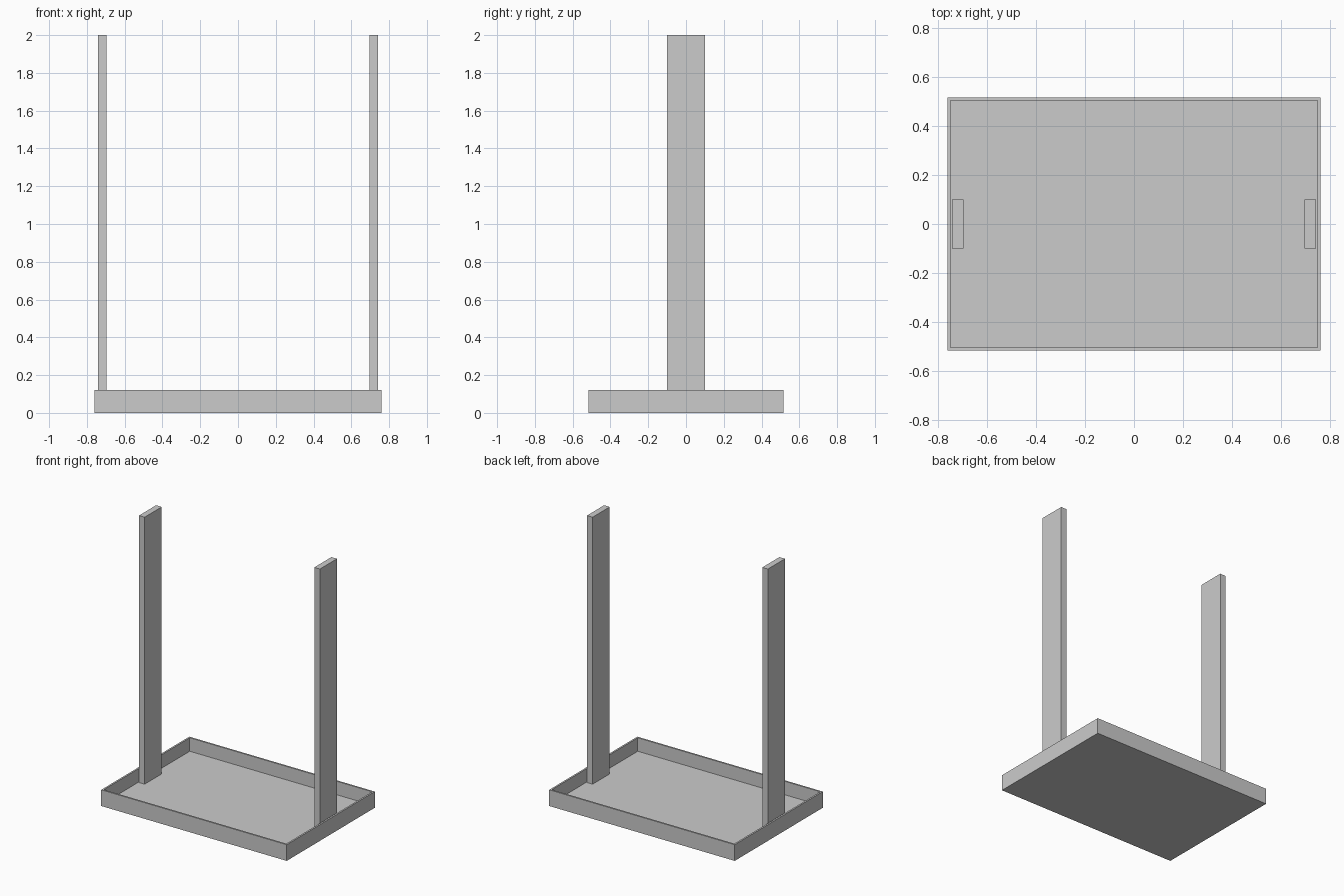
import bpy
import bmesh
from mathutils import Matrix, Vector

cube = bpy.data.objects.get("Cube")
if cube:
    bpy.data.objects.remove(cube, do_unlink=True)

GREY = (0.6, 0.6, 0.6, 1.0)
grey = bpy.data.materials.new("plain grey")
grey.use_nodes = True
grey.diffuse_color = GREY
grey.node_tree.nodes["Principled BSDF"].inputs["Base Color"].default_value = GREY


def make_object(name, bm):
    mesh = bpy.data.meshes.new(name)
    bm.to_mesh(mesh)
    bm.free()
    mesh.materials.append(grey)
    obj = bpy.data.objects.new(name, mesh)
    bpy.context.collection.objects.link(obj)
    return obj


def box(low, high):
    low, high = Vector(low), Vector(high)
    bm = bmesh.new()
    place = Matrix.Translation((low + high) / 2) @ Matrix.Diagonal((high - low).to_4d())
    bmesh.ops.create_cube(bm, size=1, matrix=place)
    return bm


# Shallow tray: a block whose top is inset to a rim and sunk to the floor
HALF_X, HALF_Y, HEIGHT = 0.761, 0.516, 0.12
RIM, FLOOR = 0.018, 0.02
bm = box((-HALF_X, -HALF_Y, 0), (HALF_X, HALF_Y, HEIGHT))
top = max(bm.faces, key=lambda f: f.calc_center_median().z)
bmesh.ops.inset_region(bm, faces=[top], thickness=RIM)
sunk = bmesh.ops.extrude_discrete_faces(bm, faces=[top])["faces"][0]
for v in sunk.verts:
    v.co.z = FLOOR
make_object("tray", bm)

# Flat upright posts standing on the tray floor, just inside the end walls
POST_IN, POST_OUT, POST_HALF = 0.696, 0.742, 0.1
for name, side in (("left_post", 1), ("right_post", -1)):
    xs = sorted((side * POST_IN, side * POST_OUT))
    make_object(name, box((xs[0], -POST_HALF, FLOOR), (xs[1], POST_HALF, 2)))
